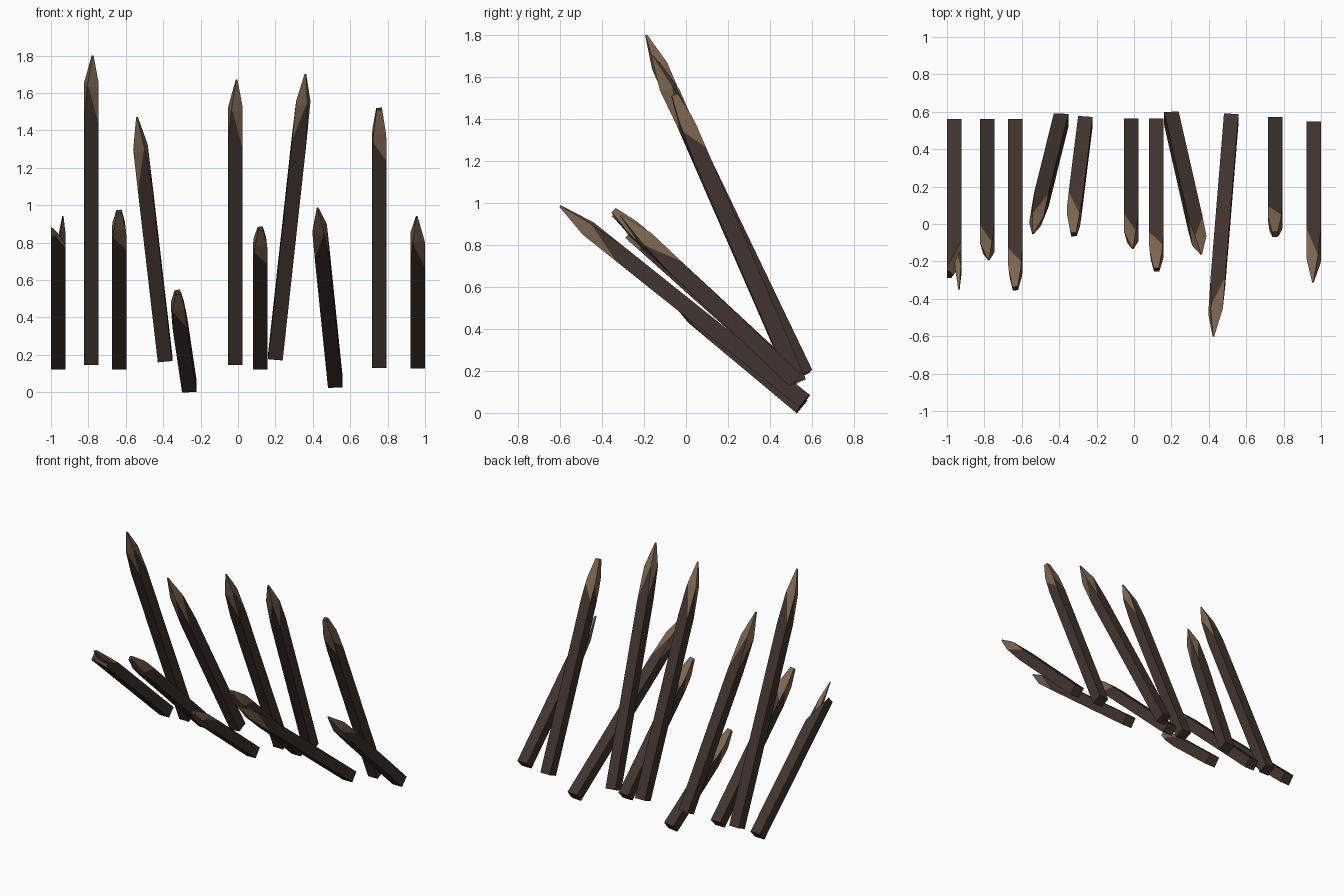
import bpy, bmesh
from math import cos, sin, radians
from mathutils import Vector, Matrix

cube = bpy.data.objects.get("Cube")
if cube:
    bpy.data.objects.remove(cube)


def material(name, colour):
    m = bpy.data.materials.new(name)
    m.use_nodes = True
    m.diffuse_color = (*colour, 1)
    m.node_tree.nodes["Principled BSDF"].inputs["Base Color"].default_value = (*colour, 1)
    return m


MATS = [material("dark_bark", (0.053, 0.034, 0.026)),
        material("carved_wood", (0.20, 0.128, 0.078))]
HALF = 0.039


def slice_off(bm, point, normal):
    """Cut away everything beyond the plane and cap it with carved wood."""
    bmesh.ops.bisect_plane(bm, geom=bm.verts[:] + bm.edges[:] + bm.faces[:], dist=1e-5,
                           plane_co=point, plane_no=normal, clear_outer=True)
    rim = [e for e in bm.edges if e.is_boundary]
    if rim:
        for f in bmesh.ops.holes_fill(bm, edges=rim, sides=0)["faces"]:
            f.material_index = 1


def carve_point(bm, length, half, shift, radius, carve, twist):
    """Two cuts per side: a long shallow one, then a steeper one to the point."""
    for i in range(4):
        a = radians(twist + 90 * i)
        side = Vector((cos(a), sin(a), 0))
        outer = half * (abs(side.x) + abs(side.y))
        inner = shift * side.x + radius
        middle = inner + (outer - inner) * 0.68
        marks = [(outer, length - carve), (middle, length - carve * 0.45), (inner, length)]
        for (d0, z0), (d1, z1) in zip(marks, marks[1:]):
            slope = (d0 - d1) / (z1 - z0)
            slice_off(bm, side * d0 + Vector((0, 0, z0)), side + Vector((0, 0, slope)))


def stake_frame(base, tip):
    """Local x stays across the row, local z runs along the stake."""
    axis = (tip - base).normalized()
    u = (Vector((1, 0, 0)) - axis * axis.x).normalized()
    frame = Matrix((u, axis.cross(u), axis)).transposed().to_4x4()
    return Matrix.Translation(base) @ frame


def prism(length, half):
    bm = bmesh.new()
    bmesh.ops.create_cube(bm, size=1, matrix=Matrix.Translation((0, 0, length / 2))
                          @ Matrix.Diagonal((half * 2, half * 2, length, 1)))
    return bm


def finish(bm, name, frame):
    bmesh.ops.recalc_face_normals(bm, faces=bm.faces[:])
    mesh = bpy.data.meshes.new(name)
    bm.to_mesh(mesh)
    bm.free()
    for m in MATS:
        mesh.materials.append(m)
    ob = bpy.data.objects.new(name, mesh)
    ob.matrix_world = frame
    bpy.context.collection.objects.link(ob)


def stake(name, base, tip, shift=0, radius=0.004, carve=0.38, twist=15):
    base, tip = Vector(base), Vector(tip)
    length = (tip - base).length
    bm = prism(length, HALF)
    carve_point(bm, length, HALF, shift, radius, carve, twist)
    finish(bm, name, stake_frame(base, tip))


# Tall stakes
stake("tall_stake_far_right", (-.785, .525, .16), (-.785, -.19, 1.8), .008)
stake("tall_stake_right", (-.39, .555, .18), (-.54, -.05, 1.47), 0, carve=.42, twist=-15)
stake("tall_stake_middle", (-.015, .527, .16), (-.015, -.13, 1.67), .008)
stake("tall_stake_left", (.2, .565, .19), (.365, -.16, 1.7), -.005, twist=-15)
stake("tall_stake_far_left", (.755, .535, .145), (.755, -.055, 1.515), 0, .015, .29, 5)

# Low stakes
stake("low_stake_right", (-.635, .535, .15), (-.635, -.345, .965), 0, .014, .26, 5)
stake("short_stake", (-.26, .55, .03), (-.335, -.055, .535), .012, .015, .26, 8)
stake("low_stake_middle", (.12, .537, .15), (.12, -.245, .875), 0, .014, .24, 5)
stake("low_stake_left", (.52, .565, .055), (.425, -.6, .985), 0, .004, .38, -12)
stake("low_stake_far_left", (.96, .52, .155), (.96, -.31, .94), -.004, .004, .36, 12)

# Broken stake: blunt shaft with one slanted break and a splinter
base, tip = Vector((-.96, .535, .15)), Vector((-.96, -.35, .94))
frame = stake_frame(base, tip)
shaft = 1.07
bm = prism(shaft, HALF)
slice_off(bm, Vector((HALF, HALF, shaft - .2)), Vector((.75, .6, .32)))
slice_off(bm, Vector((HALF, -HALF, shaft - .1)), Vector((.8, -.4, .45)))
finish(bm, "broken_stake", frame)

start, half = .82, .018
length = (tip - base).length - start
bm = prism(length, half)
carve_point(bm, length, half, .004, .003, .3, 10)
finish(bm, "broken_stake_splinter", frame @ Matrix.Translation((.02, 0, start)))
